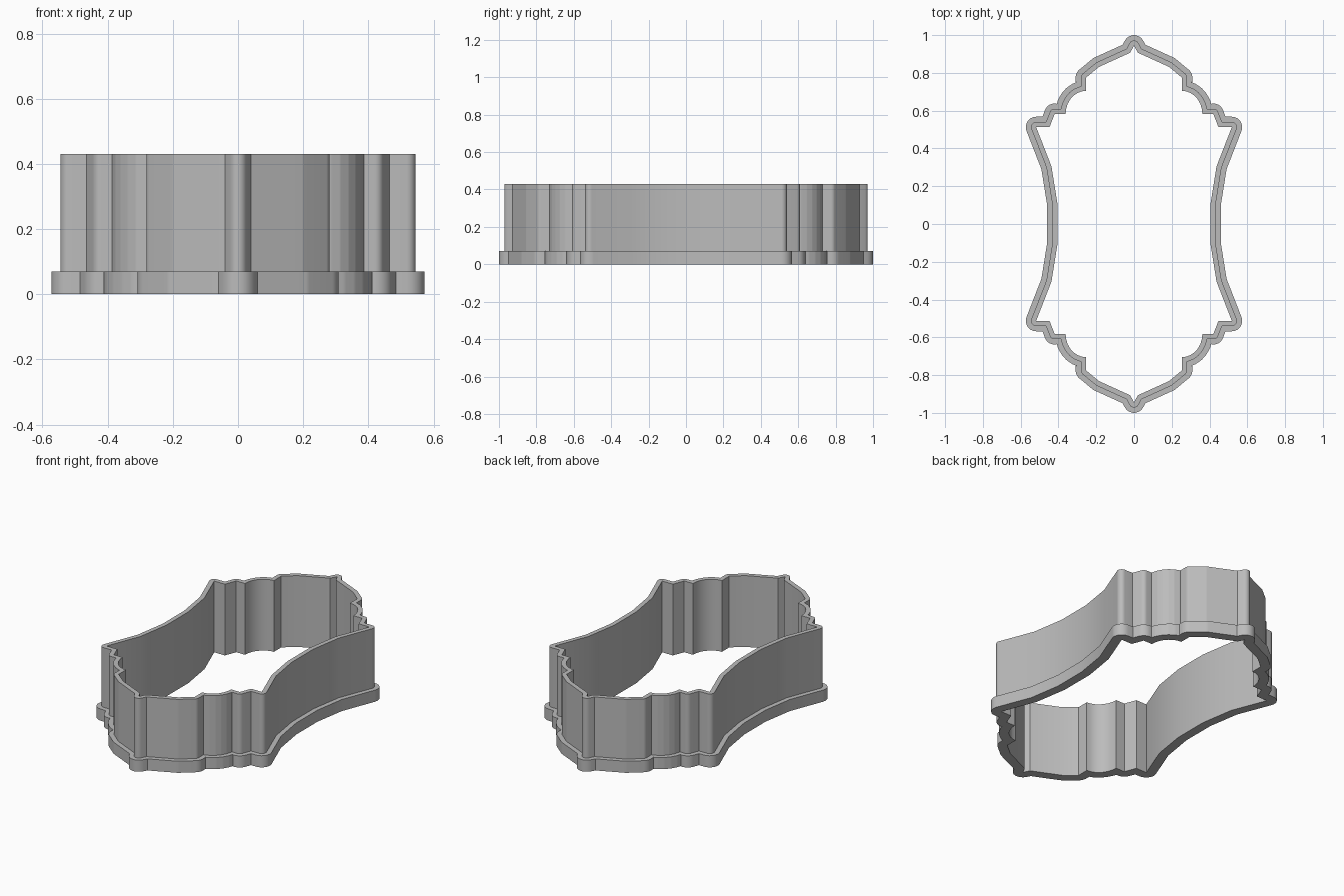
import bpy, bmesh, math
from mathutils import Vector

cube = bpy.data.objects.get("Cube")
if cube:
    bpy.data.objects.remove(cube)

HEIGHT, FLANGE_TOP = 0.43, 0.07
WALL, FLANGE = 0.027, 0.055
ARC_STEPS = 8


def scallop(cx, cy, rx, ry, steps=7):
    """Quarter-round lobe, from its top to its outer side."""
    turns = [math.pi / 2 * i / steps for i in range(steps + 1)]
    return [(cx + rx * math.sin(t), cy + ry * math.cos(t)) for t in turns]


# One quarter of the inner outline, from the end point to the side waist
quarter = [(0, 0.945), (0.02, 0.907), (0.185, 0.832), (0.254, 0.775)]
quarter += scallop(0.254, 0.583, 0.108, 0.122)
quarter += [(0.42, 0.583), (0.447, 0.513), (0.518, 0.513),
            (0.437, 0.305), (0.405, 0.105)]

# Mirror the quarter into a full clockwise outline
half = quarter + [(x, -y) for x, y in reversed(quarter)]
outline = half + [(-x, y) for x, y in reversed(half[1:-1])]
outline = [Vector(p) for p in outline]


def offset_ring(distance):
    """Outline grown outward: round on convex corners, mitred on inward ones."""
    ring = []
    for i, point in enumerate(outline):
        before = (point - outline[i - 1]).normalized()
        after = (outline[(i + 1) % len(outline)] - point).normalized()
        n1 = Vector((-before.y, before.x))
        n2 = Vector((-after.y, after.x))
        turn = math.atan2(n1.x * n2.y - n1.y * n2.x, n1.dot(n2))
        for k in range(ARC_STEPS):
            if turn < 0:
                angle = math.atan2(n1.y, n1.x) + turn * k / (ARC_STEPS - 1)
                move = Vector((math.cos(angle), math.sin(angle)))
            else:
                move = (n1 + n2) / (1 + n1.dot(n2))
            ring.append(point + move * distance)
    return ring


# Stepped cross-section swept around the outline: wide flange, thin wall
section = [(0, 0), (FLANGE, 0), (FLANGE, FLANGE_TOP),
           (WALL, FLANGE_TOP), (WALL, HEIGHT), (0, HEIGHT)]
bm = bmesh.new()
rings = [[bm.verts.new((p.x, p.y, z)) for p in offset_ring(d)]
         for d, z in section]
count = len(rings[0])
for r, ring in enumerate(rings):
    following = rings[(r + 1) % len(rings)]
    for i in range(count):
        j = (i + 1) % count
        bm.faces.new((ring[i], ring[j], following[j], following[i]))
bmesh.ops.remove_doubles(bm, verts=bm.verts, dist=0.0005)
bmesh.ops.recalc_face_normals(bm, faces=bm.faces)

mesh = bpy.data.meshes.new("cutter_wall_and_flange")
bm.to_mesh(mesh)
bm.free()
cutter = bpy.data.objects.new("cutter_wall_and_flange", mesh)
bpy.context.collection.objects.link(cutter)

# Plain grey plastic
grey = bpy.data.materials.new("grey_plastic")
grey.use_nodes = True
colour = (0.5, 0.5, 0.5, 1)
grey.diffuse_color = colour
grey.node_tree.nodes["Principled BSDF"].inputs["Base Color"].default_value = colour
mesh.materials.append(grey)

bpy.ops.object.select_all(action='DESELECT')
cutter.select_set(True)
bpy.context.view_layer.objects.active = cutter
bpy.ops.object.shade_smooth_by_angle(angle=math.radians(30))
